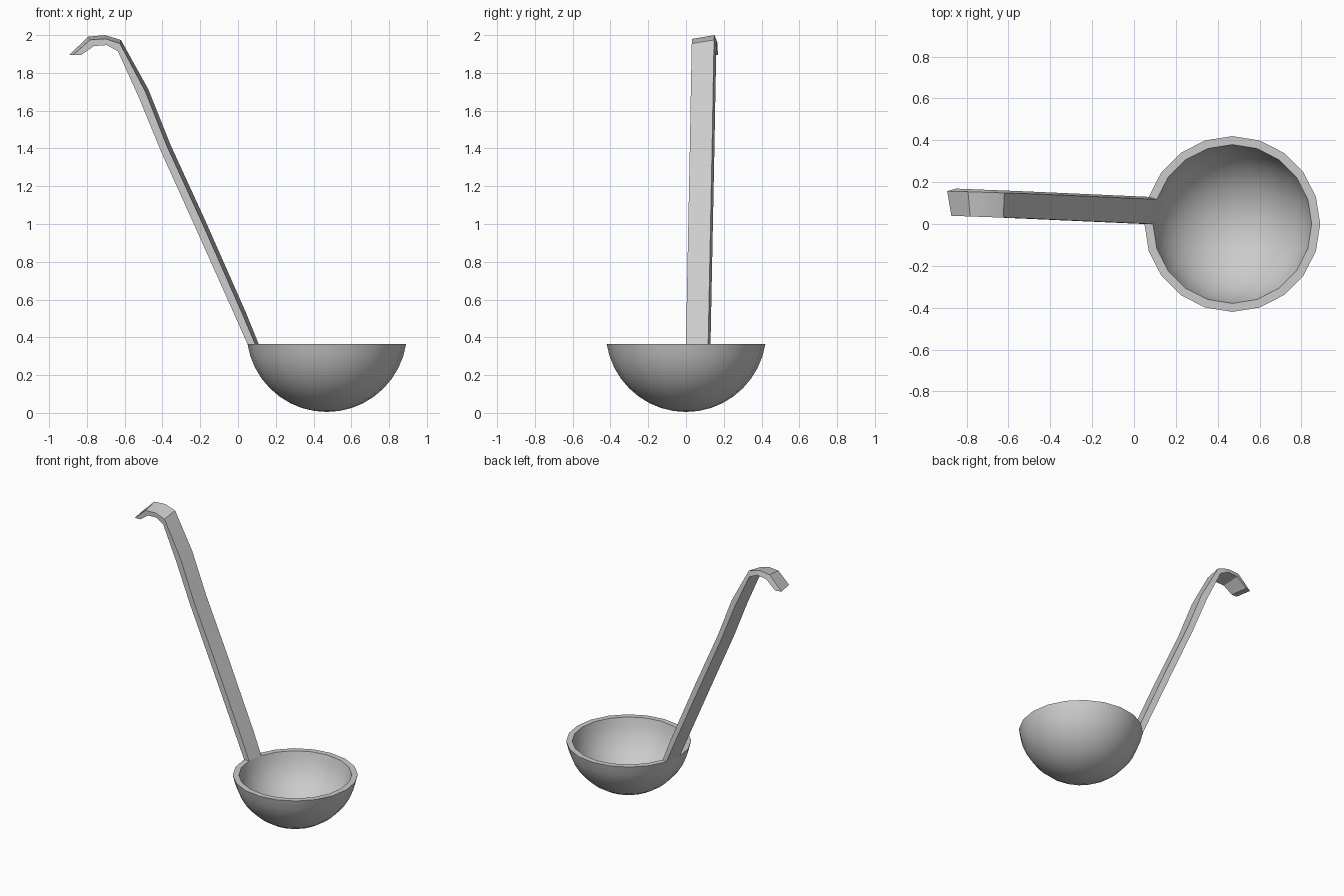
import bpy, bmesh
from math import sin, cos, pi, acos
from mathutils import Vector

if "Cube" in bpy.data.objects:
    bpy.data.objects.remove(bpy.data.objects["Cube"])

SIDES, RINGS = 20, 9
CX, CZ, RIM = 0.47, 0.43, 0.365   # centre of the bowl sphere, rim height


def finish(bm, name):
    bmesh.ops.recalc_face_normals(bm, faces=bm.faces)
    mesh = bpy.data.meshes.new(name)
    bm.to_mesh(mesh)
    bm.free()
    obj = bpy.data.objects.new(name, mesh)
    bpy.context.collection.objects.link(obj)
    bpy.context.view_layer.objects.active = obj
    bpy.ops.object.select_all(action='DESELECT')
    obj.select_set(True)
    bpy.ops.object.shade_smooth_by_angle(angle=pi / 6)


def cap(bm, radius):
    """Open spherical cap below the rim; returns its top ring."""
    end = acos((CZ - RIM) / radius)
    pole = bm.verts.new((CX, 0, CZ - radius))
    prev = None
    for i in range(1, RINGS + 1):
        t = end * i / RINGS
        r, z = radius * sin(t), CZ - radius * cos(t)
        ring = [bm.verts.new((CX + r * cos(2 * pi * k / SIDES),
                              r * sin(2 * pi * k / SIDES), z)) for k in range(SIDES)]
        for k in range(SIDES):
            n = (k + 1) % SIDES
            if prev:
                bm.faces.new((prev[k], prev[n], ring[n], ring[k]))
            else:
                bm.faces.new((pole, ring[n], ring[k]))
        prev = ring
    return prev


# Bowl: two shells joined by a rim, left open where the handle grows out
bm = bmesh.new()
outer, inner = cap(bm, 0.425), cap(bm, 0.385)
gap = SIDES // 2 - 1
for k in range(SIDES):
    if k != gap:
        n = (k + 1) % SIDES
        bm.faces.new((outer[k], outer[n], inner[n], inner[k]))
base = [outer[gap + 1].co.copy(), outer[gap].co.copy(),
        inner[gap].co.copy(), inner[gap + 1].co.copy()]
finish(bm, "bowl")

# Handle: the rim segment swept up and over into a hook
# (underside x, z, top side x, z) along its front edge
path = [(-0.01, 0.50, 0.025, 0.52), (-0.225, 0.98, -0.187, 1.0),
        (-0.41, 1.39, -0.375, 1.41), (-0.525, 1.67, -0.49, 1.70),
        (-0.636, 1.915, -0.625, 1.955), (-0.694, 1.947, -0.70, 1.98),
        (-0.763, 1.942, -0.783, 1.975), (-0.83, 1.895, -0.873, 1.895)]
bm = bmesh.new()
prev = [bm.verts.new(p) for p in base]
for ax, az, dx, dz in path:
    y = 0.04 * (0.05 - ax) / 0.9
    a, d = Vector((ax, y, az)), Vector((dx, y, dz))
    skew = (d - a).normalized() * 0.02
    ring = [bm.verts.new(p) for p in
            (a, a + skew + Vector((0, 0.13, 0)), d + skew + Vector((0, 0.118, 0)), d)]
    for k in range(4):
        n = (k + 1) % 4
        bm.faces.new((prev[k], prev[n], ring[n], ring[k]))
    prev = ring
bm.faces.new(prev)
finish(bm, "handle")
